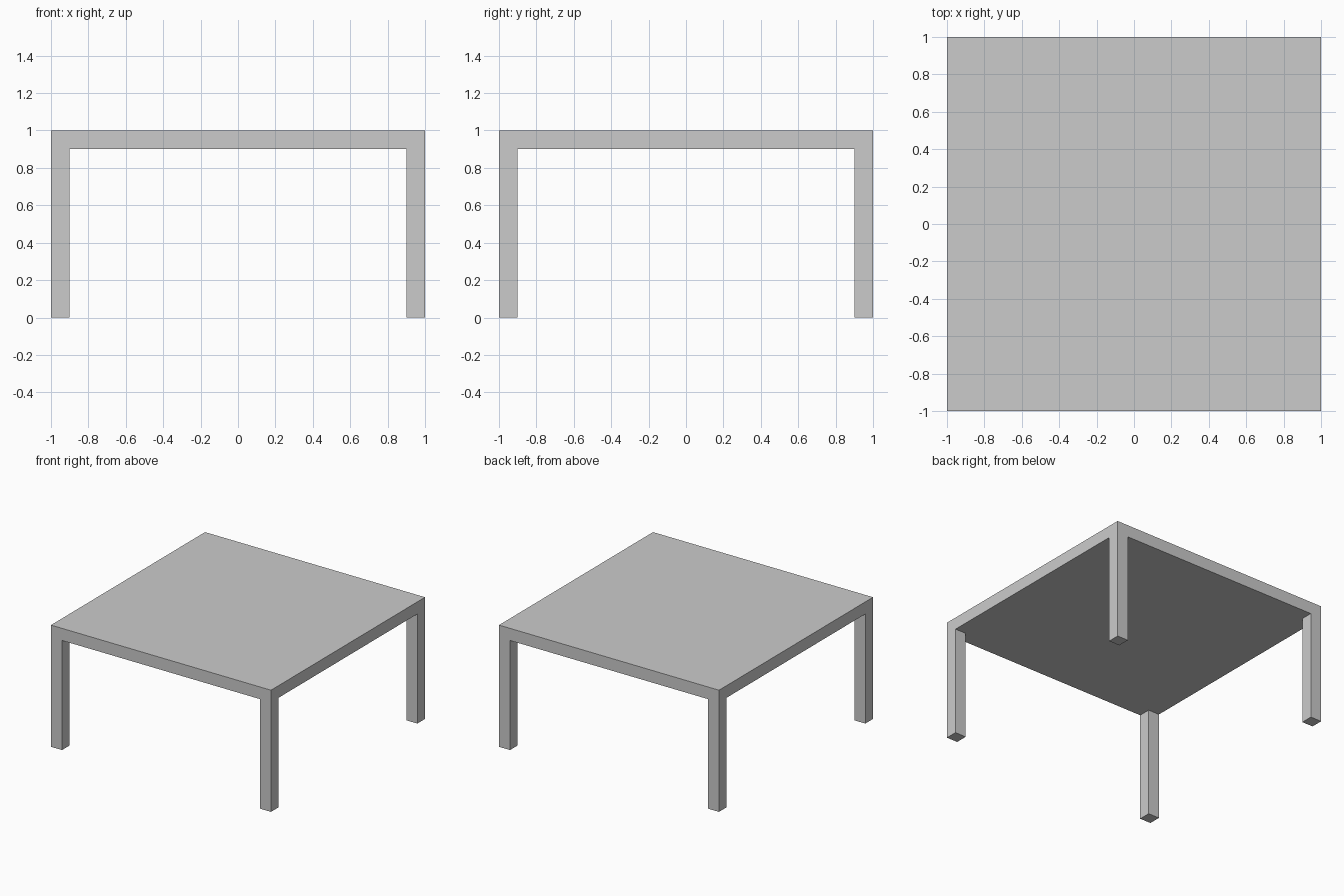
import bpy
import bmesh
from mathutils import Matrix, Vector

if "Cube" in bpy.data.objects:
    bpy.data.objects.remove(bpy.data.objects["Cube"])

HALF, THICK, HEIGHT = 1.0, 0.1, 1.0
INNER = HALF - THICK

bm = bmesh.new()

# Table top slab
bmesh.ops.create_cube(bm, size=1, matrix=Matrix.Translation((0, 0, HEIGHT - THICK / 2))
                      @ Matrix.Diagonal((2 * HALF, 2 * HALF, THICK, 1)))

# Cuts that outline the leg footprints
for axis in (Vector((1, 0, 0)), Vector((0, 1, 0))):
    for side in (-1, 1):
        bmesh.ops.bisect_plane(bm, geom=bm.verts[:] + bm.edges[:] + bm.faces[:],
                               plane_co=axis * side * INNER, plane_no=axis)

# Legs drawn down from the four corners of the underside
bm.normal_update()
corners = []
for face in bm.faces:
    c = face.calc_center_median()
    if face.normal.z < -0.9 and abs(c.x) > INNER and abs(c.y) > INNER:
        corners.append(face)
feet = bmesh.ops.extrude_discrete_faces(bm, faces=corners)["faces"]
for foot in feet:
    for v in foot.verts:
        v.co.z = 0

# Merge flat neighbouring faces
bmesh.ops.recalc_face_normals(bm, faces=bm.faces[:])
bmesh.ops.dissolve_limit(bm, angle_limit=0.01, verts=bm.verts[:], edges=bm.edges[:])

mesh = bpy.data.meshes.new("table")
bm.to_mesh(mesh)
bm.free()
bpy.context.collection.objects.link(bpy.data.objects.new("table", mesh))
